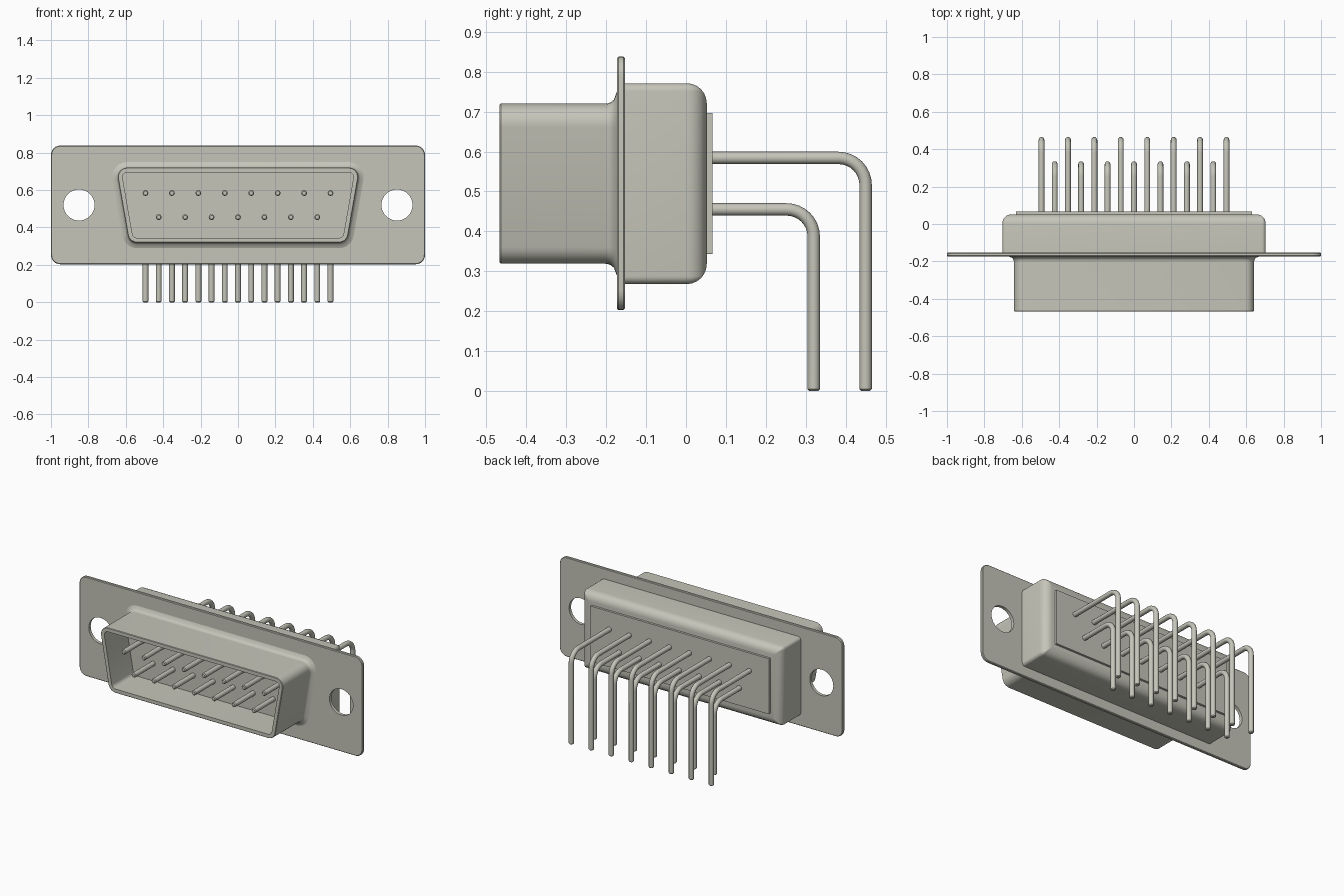
import bpy, bmesh, math
from mathutils import Vector

if "Cube" in bpy.data.objects:
    bpy.data.objects.remove(bpy.data.objects["Cube"], do_unlink=True)

metal = bpy.data.materials.new("warm_grey_metal")
metal.use_nodes = True
GREY = (0.56, 0.56, 0.49, 1)
metal.diffuse_color = GREY
metal.node_tree.nodes["Principled BSDF"].inputs["Base Color"].default_value = GREY


def rounded(poly, radius, inset=0.0, steps=6):
    """Counter-clockwise convex (x, z) outline, inset, with rounded corners."""
    r = max(radius - inset, 0.003)
    pts = [Vector(p) for p in poly]
    out = []
    for i, v in enumerate(pts):
        e1 = (v - pts[i - 1]).normalized()
        e2 = (pts[(i + 1) % len(pts)] - v).normalized()
        n1, n2 = Vector((e1.y, -e1.x)), Vector((e2.y, -e2.x))
        centre = v - (inset + r) * (n1 + n2) / (1 + n1.dot(n2))
        a1 = math.atan2(n1.y, n1.x)
        sweep = (math.atan2(n2.y, n2.x) - a1) % (2 * math.pi)
        for k in range(steps + 1):
            a = a1 + sweep * k / steps
            out.append(centre + r * Vector((math.cos(a), math.sin(a))))
    return out


def rect(hw, z0, z1):
    return [(-hw, z0), (hw, z0), (hw, z1), (-hw, z1)]


def loft(name, rings):
    """Skin equal-length rings of 3D points and cap both ends."""
    bm = bmesh.new()
    vs = [[bm.verts.new(p) for p in ring] for ring in rings]
    n = len(vs[0])
    for a, b in zip(vs, vs[1:]):
        for i in range(n):
            j = (i + 1) % n
            bm.faces.new((a[i], a[j], b[j], b[i]))
    bm.faces.new(vs[0])
    bm.faces.new(vs[-1])
    bmesh.ops.recalc_face_normals(bm, faces=bm.faces)
    mesh = bpy.data.meshes.new(name)
    bm.to_mesh(mesh)
    bm.free()
    mesh.materials.append(metal)
    obj = bpy.data.objects.new(name, mesh)
    bpy.context.collection.objects.link(obj)
    return obj


def profile_loft(name, poly, radius, sections):
    """sections: (y, inset) pairs from front to back."""
    return loft(name, [[(p.x, y, p.y) for p in rounded(poly, radius, d)]
                       for y, d in sections])


def smooth(obj):
    bpy.ops.object.select_all(action='DESELECT')
    obj.select_set(True)
    bpy.context.view_layer.objects.active = obj
    bpy.ops.object.shade_smooth_by_angle(angle=math.radians(32))


def quarter(n):
    return [math.pi / 2 * k / n for k in range(n + 1)]


# mounting flange with two screw holes
flange = profile_loft("mounting_flange", rect(1.0, 0.203, 0.838), 0.05,
                      [(-0.173, 0.004), (-0.169, 0), (-0.157, 0), (-0.153, 0.004)])
for side in (-1, 1):
    hole = loft("hole_cutter", [[(side * 0.85 + 0.083 * math.cos(t * math.pi / 24), y,
                                  0.52 + 0.083 * math.sin(t * math.pi / 24))
                                 for t in range(48)] for y in (-0.3, 0.0)])
    hole.hide_render = True
    mod = flange.modifiers.new("hole", 'BOOLEAN')
    mod.operation = 'DIFFERENCE'
    mod.solver = 'EXACT'
    mod.object = hole
    bpy.context.view_layer.objects.active = flange
    bpy.ops.object.modifier_apply(modifier=mod.name)
    bpy.data.objects.remove(hole, do_unlink=True)
smooth(flange)

# hollow trapezoid front shell, filleted into the flange
trapezoid = [(-0.582, 0.319), (0.582, 0.319), (0.652, 0.72), (-0.652, 0.72)]
F = 0.03
sections = [(-0.165, -F)]
sections += [(-0.173 - F * math.sin(a), -F * math.cos(a) ** 1 + 0 if a == 0
              else -F * (1 - math.sin(math.acos(1 - math.sin(a)))))
             for a in quarter(6)]
sections += [(-0.464, 0), (-0.467, 0.003), (-0.467, 0.025), (-0.25, 0.025)]
smooth(profile_loft("front_shell", trapezoid, 0.05, sections))

# rear housing with rounded back edges
R = 0.05
sections = [(-0.16, 0)] + [(0.052 - R + R * math.sin(a), R - R * math.cos(a))
                           for a in quarter(6)]
smooth(profile_loft("rear_housing", rect(0.704, 0.268, 0.771), 0.02, sections))

# insulator plate on the back
profile_loft("rear_insulator", rect(0.632, 0.343, 0.697), 0.003,
             [(0.045, 0), (0.066, 0)])


# bent contact pins
def pin(name, x, z, leg_y, r=0.0155, bend=0.068, sides=12):
    tip = 0.005
    path = [(-0.45, z, 0, r - tip), (-0.45 + tip, z, 0, r)]
    path += [(leg_y - bend + bend * math.sin(a), z - bend + bend * math.cos(a), a, r)
             for a in quarter(8)]
    path += [(leg_y, tip, math.pi / 2, r), (leg_y, 0, math.pi / 2, r - tip)]
    rings = []
    for y, pz, a, rad in path:
        ring = []
        for k in range(sides):
            t = 2 * math.pi * k / sides
            s = rad * math.sin(t)
            ring.append((x + rad * math.cos(t), y + s * math.sin(a), pz + s * math.cos(a)))
        rings.append(ring)
    smooth(loft(name, rings))


PITCH = 0.1413
for row, count, z, leg_y in (("upper", 8, 0.584, 0.450), ("lower", 7, 0.455, 0.320)):
    for i in range(count):
        pin(f"{row}_pin_{i + 1}", (i - (count - 1) / 2) * PITCH, z, leg_y)
